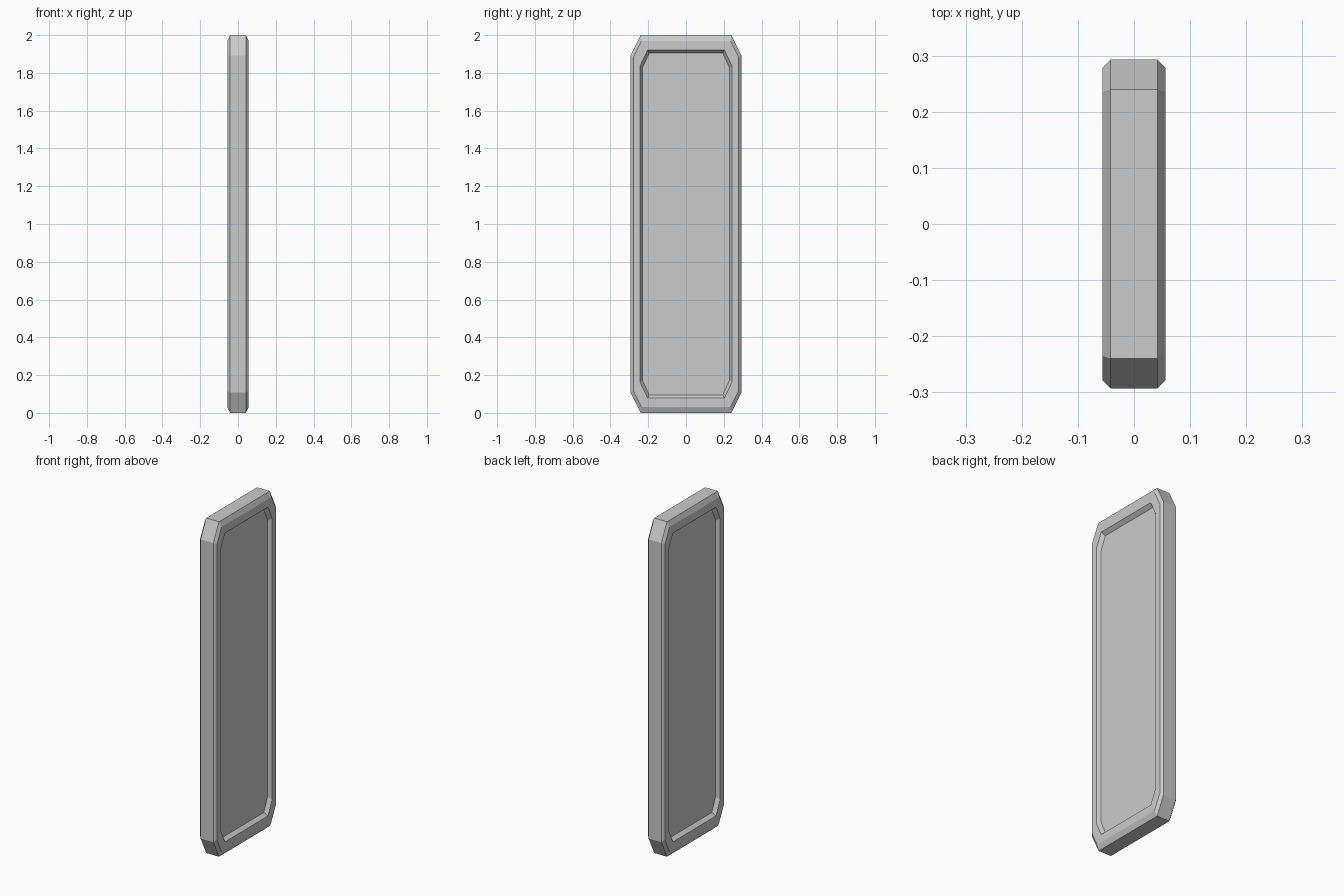
import bpy, bmesh

if "Cube" in bpy.data.objects:
    bpy.data.objects.remove(bpy.data.objects["Cube"])

# Rings from mid edge to recess floor:
# x, half width y, half height z, corner y, corner z (measured from the centre)
RINGS = [
    (0.042, 0.293, 1.000, 0.240, 0.893),   # outer rim
    (0.056, 0.279, 0.970, 0.235, 0.882),   # face bevel
    (0.056, 0.243, 0.922, 0.203, 0.838),   # recess opening
    (0.034, 0.231, 0.904, 0.195, 0.825),   # recess floor
]


def octagon(bm, side, ring):
    x, y, z, cy, cz = ring
    pts = [(y, -cz), (y, cz), (cy, z), (-cy, z),
           (-y, cz), (-y, -cz), (-cy, -z), (cy, -z)]
    return [bm.verts.new((side * x, p, 1 + q)) for p, q in pts]


# Door-like panel with a recessed field on both faces
bm = bmesh.new()
left = [octagon(bm, -1, r) for r in reversed(RINGS)]
right = [octagon(bm, 1, r) for r in RINGS]
loops = left + right
for a, b in zip(loops, loops[1:]):
    for i in range(8):
        j = (i + 1) % 8
        bm.faces.new((a[i], a[j], b[j], b[i]))
bm.faces.new(loops[0])
bm.faces.new(loops[-1])
bmesh.ops.recalc_face_normals(bm, faces=bm.faces)

mesh = bpy.data.meshes.new("recessed_panel")
bm.to_mesh(mesh)
bm.free()
panel = bpy.data.objects.new("recessed_panel", mesh)
bpy.context.collection.objects.link(panel)
